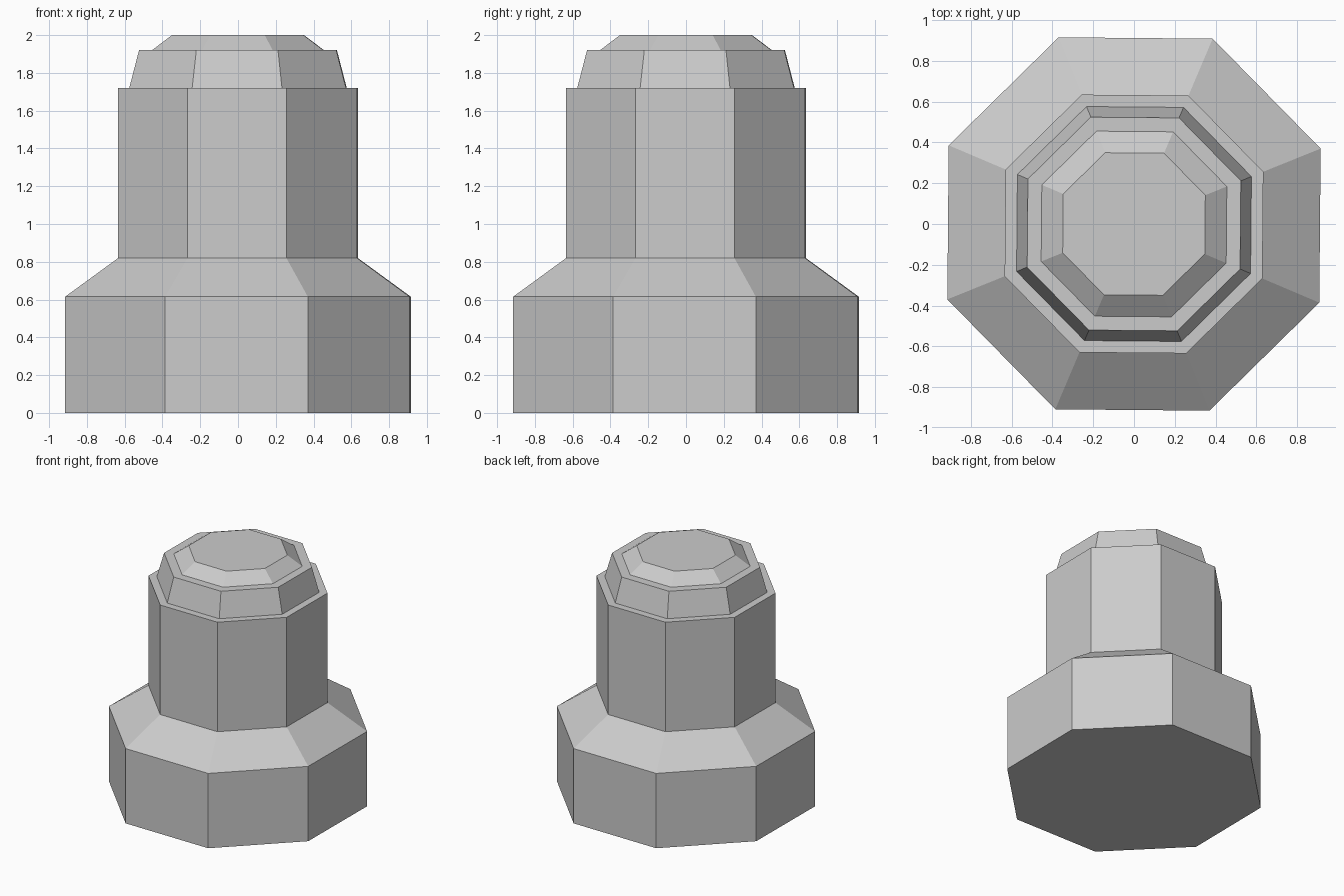
import bpy, bmesh, math

# Remove the default cube
cube = bpy.data.objects.get("Cube")
if cube:
    bpy.data.objects.remove(cube, do_unlink=True)

SIDES = 8
TURN = math.radians(22.5 - 0.5)

# Single plain grey
grey = bpy.data.materials.new("light_grey")
grey.use_nodes = True
colour = (0.6, 0.6, 0.6, 1)
grey.diffuse_color = colour
grey.node_tree.nodes["Principled BSDF"].inputs["Base Color"].default_value = colour


def lathe(name, profile):
    """Closed octagonal solid from (corner radius, height) rings, bottom to top."""
    bm = bmesh.new()
    rings = []
    for radius, z in profile:
        angles = [TURN + math.tau * i / SIDES for i in range(SIDES)]
        rings.append([bm.verts.new((radius * math.cos(a), radius * math.sin(a), z))
                      for a in angles])
    for low, high in zip(rings, rings[1:]):
        for i in range(SIDES):
            j = (i + 1) % SIDES
            bm.faces.new((low[i], low[j], high[j], high[i]))
    bm.faces.new(rings[0][::-1])
    bm.faces.new(rings[-1])
    mesh = bpy.data.meshes.new(name)
    bm.to_mesh(mesh)
    bm.free()
    mesh.materials.append(grey)
    obj = bpy.data.objects.new(name, mesh)
    bpy.context.collection.objects.link(obj)
    return obj


# Wide base, sloped shoulder, column, collar ledge and bevelled cap in one skin
lathe("octagonal_post", [
    (0.987, 0), (0.987, 0.615),      # base
    (0.684, 0.82), (0.684, 1.72),    # shoulder and column
    (0.621, 1.72), (0.565, 1.92),    # tapered collar
    (0.491, 1.92), (0.377, 2.0),     # cap
])
